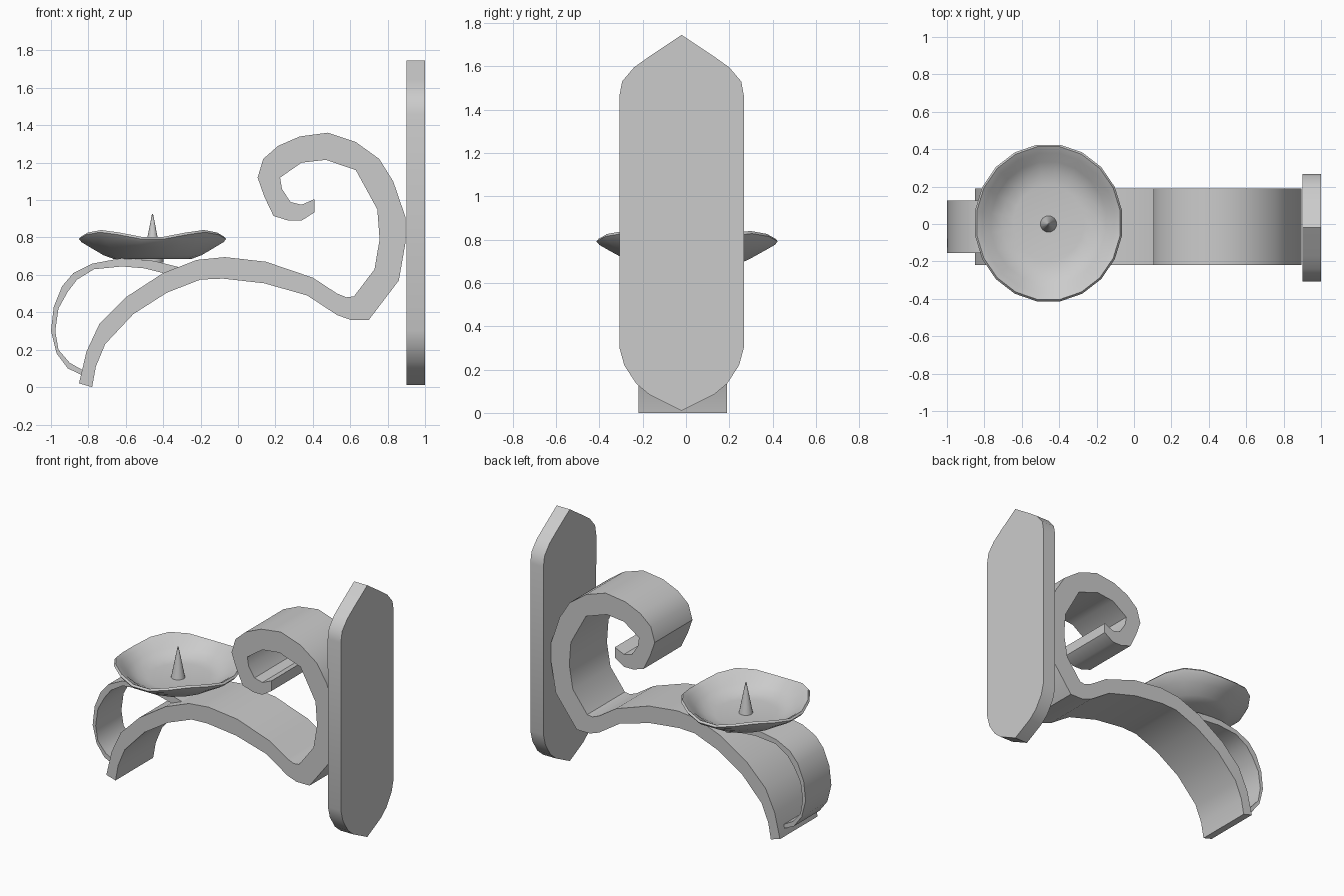
import bpy, bmesh, math

if "Cube" in bpy.data.objects:
    bpy.data.objects.remove(bpy.data.objects["Cube"])


def finish(name, bm, angle=35):
    bmesh.ops.recalc_face_normals(bm, faces=bm.faces)
    me = bpy.data.meshes.new(name)
    bm.to_mesh(me)
    bm.free()
    ob = bpy.data.objects.new(name, me)
    bpy.context.collection.objects.link(ob)
    bpy.ops.object.select_all(action='DESELECT')
    ob.select_set(True)
    bpy.context.view_layer.objects.active = ob
    bpy.ops.object.shade_smooth_by_angle(angle=math.radians(angle))
    return ob


def prism(name, points, depth):
    """Closed 3D outline extruded along the depth vector."""
    bm = bmesh.new()
    face = bm.faces.new([bm.verts.new(p) for p in points])
    ext = bmesh.ops.extrude_face_region(bm, geom=[face], use_keep_orig=True)
    moved = [g for g in ext['geom'] if isinstance(g, bmesh.types.BMVert)]
    bmesh.ops.translate(bm, verts=moved, vec=depth)
    return finish(name, bm)


def strap(name, side_a, side_b, y0, y1):
    """Bent metal strip: two edge lines in x/z, extruded in y."""
    pts = [(x, y0, z) for x, z in side_a + side_b[::-1]]
    return prism(name, pts, (0, y1 - y0, 0))


# Main scroll arm
upper = [(-.85, .02), (-.81, .19), (-.74, .34), (-.60, .48), (-.40, .61), (-.22, .68),
         (-.07, .695), (.15, .67), (.40, .585), (.53, .50), (.58, .48), (.62, .485),
         (.73, .63), (.757, .79), (.745, .95), (.63, 1.16), (.47, 1.215), (.34, 1.20),
         (.225, 1.12), (.235, 1.06), (.28, .99), (.34, .975), (.41, 1.005)]
lower = [(-.78, .0), (-.76, .11), (-.71, .23), (-.56, .39), (-.38, .505), (-.20, .575),
         (-.08, .58), (.14, .555), (.37, .49), (.53, .385), (.60, .36), (.70, .36),
         (.86, .57), (.895, .77), (.895, .91), (.83, 1.10), (.755, 1.22), (.63, 1.31),
         (.48, 1.36), (.33, 1.34), (.215, 1.29), (.135, 1.22), (.105, 1.12), (.14, 1.02),
         (.19, .915), (.27, .89), (.34, .89), (.41, .935)]
strap("scroll_arm", upper, lower, -.22, .19)

# Thin curl carrying the dish
outer = [(-.83, .062), (-.91, .10), (-.97, .18), (-1.0, .30), (-.985, .43), (-.94, .54),
         (-.88, .61), (-.78, .66), (-.62, .69), (-.45, .675), (-.31, .64)]
inner = [(-.82, .085), (-.90, .13), (-.96, .20), (-.977, .30), (-.96, .42), (-.91, .51),
         (-.86, .575), (-.77, .63), (-.62, .645), (-.50, .635), (-.38, .605)]
strap("support_curl", outer, inner, -.155, .125)

# Wall plate with pointed ends and rounded shoulders
half = [(.15, 1.645), (.22, 1.595), (.26, 1.53), (.287, 1.46),
        (.287, .30), (.265, .22), (.21, .135), (.15, .085)]
half[2], half[3] = (.275, 1.53), (.288, 1.46)
yc = -.02
outline = ([(yc, 1.745)] + [(yc + y, z) for y, z in half] + [(yc, .01)]
           + [(yc - y, z) for y, z in half[::-1]])
prism("wall_plate", [(.90, y, z) for y, z in outline], (.10, 0, 0))

# Wavy candle dish: (radius, height, wave amount) from underside centre to inner floor
profile = [(.0, .685, 0), (.21, .685, 0), (.265, .705, 0), (.34, .755, .4), (.385, .79, .9),
           (.398, .808, 1), (.388, .82, 1), (.355, .80, .9), (.31, .757, .4),
           (.25, .725, 0), (.19, .715, 0), (0, .715, 0)]
N = 20
cx, cy = -.457, .005
bm = bmesh.new()
rings = []
for r, z, w in profile:
    if r == 0:
        rings.append([bm.verts.new((cx, cy, z))] * N)
        continue
    ring = []
    for i in range(N):
        a = 2 * math.pi * (i + .5) / N
        dz = -.02 * w * math.cos(4 * a)
        ring.append(bm.verts.new((cx + r * math.cos(a), cy + r * 1.065 * math.sin(a), z + dz)))
    rings.append(ring)
for lo, hi in zip(rings, rings[1:]):
    for i in range(N):
        j = (i + 1) % N
        bm.faces.new(list(dict.fromkeys((lo[i], lo[j], hi[j], hi[i]))))
finish("candle_dish", bm, 50)

# Candle spike and the rivet joining dish to curl
for name, r1, r2, z0, z1 in (("candle_spike", .045, .003, .71, .925),
                             ("dish_rivet", .06, .06, .665, .69)):
    bm = bmesh.new()
    bmesh.ops.create_cone(bm, cap_ends=True, segments=16, radius1=r1, radius2=r2, depth=z1 - z0)
    bmesh.ops.translate(bm, verts=bm.verts, vec=(cx, cy - .005, (z0 + z1) / 2))
    finish(name, bm)
